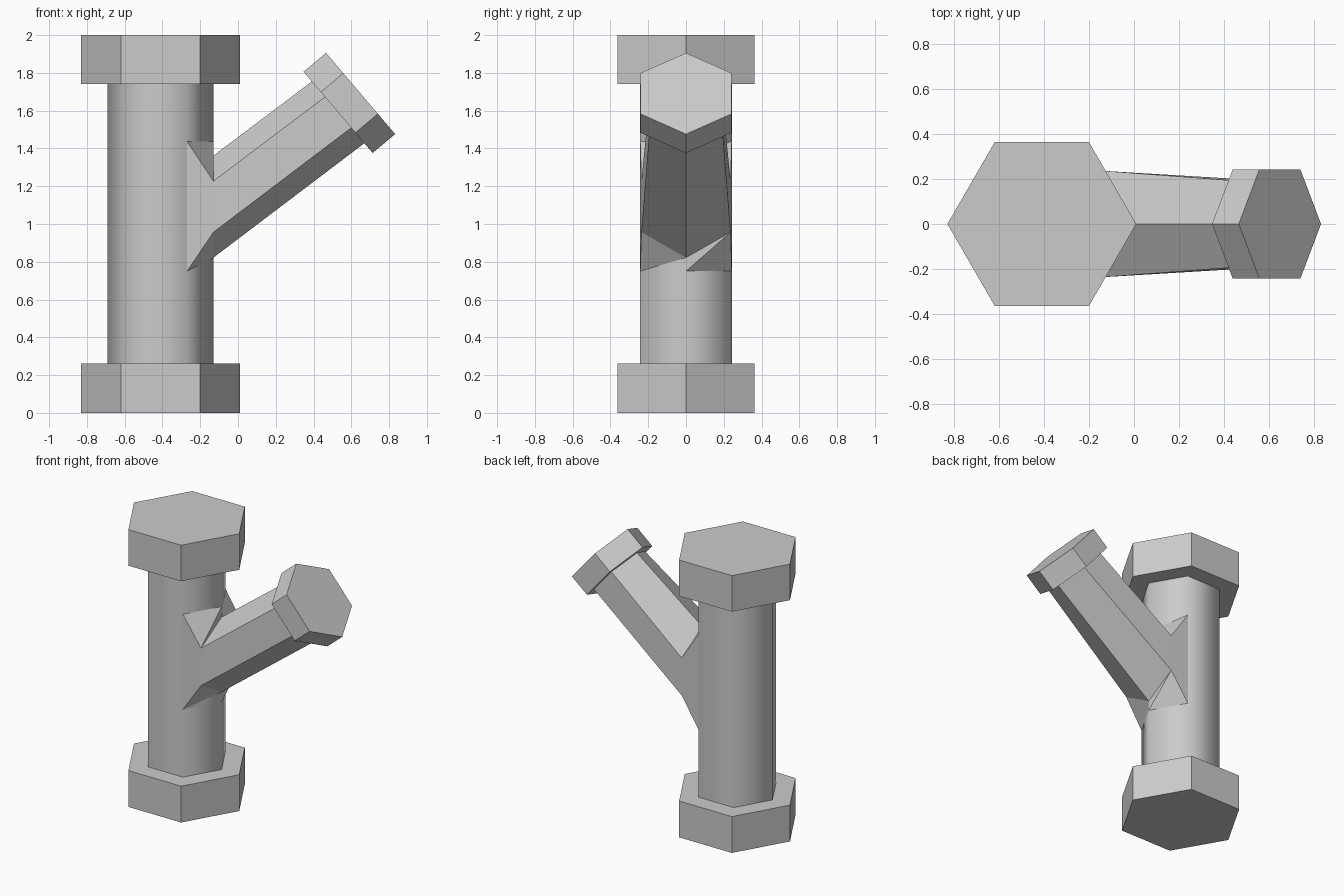
import bpy, bmesh
from math import cos, sin, pi
from mathutils import Vector

cube = bpy.data.objects.get("Cube")
if cube:
    bpy.data.objects.remove(cube, do_unlink=True)

grey = bpy.data.materials.new("plain grey")
grey.use_nodes = True
colour = (0.6, 0.6, 0.6, 1)
grey.diffuse_color = colour
grey.node_tree.nodes["Principled BSDF"].inputs["Base Color"].default_value = colour

AXIS_X = -0.41
UP = Vector((0, 0, 1))


def hexagon(centre, across, half_width):
    """Six points; the first lies along 'across', the others turn towards +y."""
    side = Vector((0, half_width / sin(pi / 3), 0))
    return [Vector(centre) + across * cos(i * pi / 3) + side * sin(i * pi / 3)
            for i in range(6)]


def loft(name, rings, caps=True, smooth=False, diagonal_first=False):
    """Skin successive six-point rings; the first skin can be split in triangles."""
    bm = bmesh.new()
    rows = [[bm.verts.new(p) for p in ring] for ring in rings]
    for level, (a, b) in enumerate(zip(rows, rows[1:])):
        for i in range(6):
            j = (i + 1) % 6
            if diagonal_first and level == 0:
                bm.faces.new((a[i], a[j], b[i]))
                bm.faces.new((a[j], b[j], b[i]))
            else:
                bm.faces.new((a[i], a[j], b[j], b[i]))
    if caps:
        bm.faces.new(rows[0])
        bm.faces.new(rows[-1])
    bmesh.ops.recalc_face_normals(bm, faces=bm.faces[:])
    for f in bm.faces:
        f.smooth = smooth
    mesh = bpy.data.meshes.new(name)
    bm.to_mesh(mesh)
    bm.free()
    mesh.materials.append(grey)
    obj = bpy.data.objects.new(name, mesh)
    bpy.context.collection.objects.link(obj)
    return obj


def upright(z, radius):
    return hexagon((AXIS_X, 0, z), Vector((radius, 0, 0)), radius * sin(pi / 3))


# Upright pipe and its two end flanges
loft("main_pipe", [upright(0.262, 0.28), upright(1.74, 0.28)], caps=False, smooth=True)
loft("bottom_flange", [upright(0, 0.42), upright(0.262, 0.42)])
loft("top_flange", [upright(1.74, 0.42), upright(2, 0.42)])

# Branch: a collar on the pipe's corner, a collar mouth, and a narrower end
corner, back, front = (upright(0, 0.28)[i] for i in (0, 1, 5))
LOW, HIGH = UP * 0.75, UP * 1.437
collar = [corner + HIGH, back + HIGH, back + LOW,
          corner + LOW, front + LOW, front + HIGH]
mouth = hexagon((-0.13, 0, 1.092), UP * 0.27, 0.236)
tilt = Vector((-0.183, 0, 0.215))
end_centre = Vector((0.53, 0, 1.591))
end = hexagon(end_centre, tilt * 0.76, 0.192)
loft("branch_pipe", [collar, mouth, end], caps=False, diagonal_first=True)

# Flange across the end of the branch
outward = Vector((0.119, 0, 0.1))
loft("branch_flange", [hexagon(c, tilt, 0.242)
                       for c in (end_centre, end_centre + outward)])
